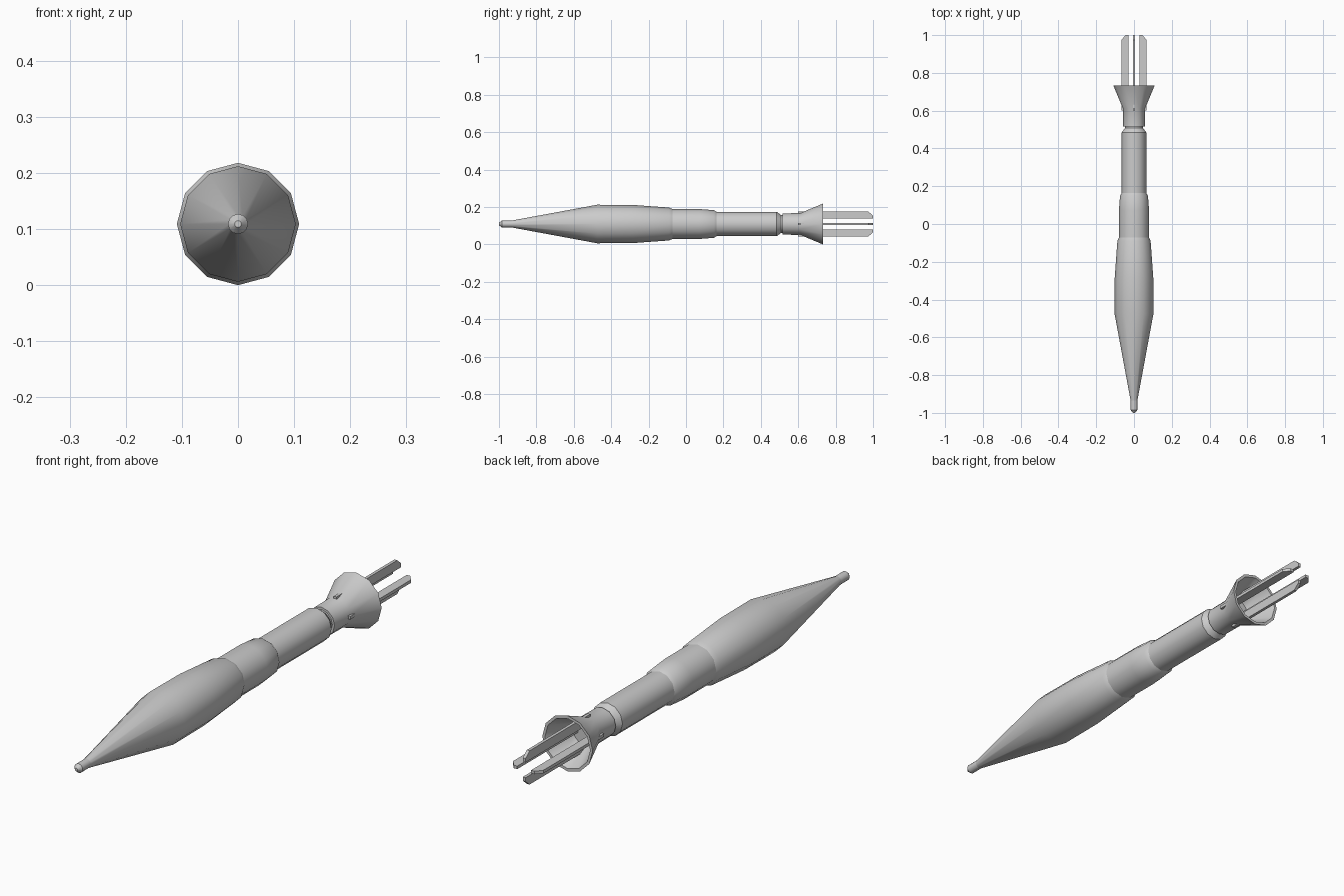
import bpy, math

cube = bpy.data.objects.get("Cube")
if cube:
    bpy.data.objects.remove(cube)

SIDES = 12
AXIS_Z = 0.109

grey = bpy.data.materials.new("plain_grey")
grey.use_nodes = True
grey.diffuse_color = (0.6, 0.6, 0.6, 1)
grey.node_tree.nodes["Principled BSDF"].inputs["Base Color"].default_value = (0.6, 0.6, 0.6, 1)


def make_object(name, verts, faces):
    mesh = bpy.data.meshes.new(name)
    mesh.from_pydata(verts, [], faces)
    mesh.materials.append(grey)
    obj = bpy.data.objects.new(name, mesh)
    bpy.context.collection.objects.link(obj)
    return obj


def lathe(name, profile):
    """Turn a (y, radius) profile round the long axis and cap both ends."""
    verts, faces = [], []
    for y, r in profile:
        for i in range(SIDES):
            a = math.tau * i / SIDES
            verts.append((r * math.cos(a), y, AXIS_Z + r * math.sin(a)))
    for k in range(len(profile) - 1):
        for i in range(SIDES):
            j = (i + 1) % SIDES
            a, b = k * SIDES, (k + 1) * SIDES
            faces.append((a + i, b + i, b + j, a + j))
    last = (len(profile) - 1) * SIDES
    faces.append(tuple(range(SIDES)))
    faces.append(tuple(last + i for i in reversed(range(SIDES))))
    obj = make_object(name, verts, faces)
    bpy.ops.object.select_all(action="DESELECT")
    obj.select_set(True)
    bpy.context.view_layer.objects.active = obj
    bpy.ops.object.shade_smooth_by_angle(angle=math.radians(35))
    return obj


# Nose, forebody and stepped shaft
lathe("nose_cap", [(-1.0, 0.006), (-0.985, 0.018), (-0.93, 0.018)])
lathe("forebody", [(-0.945, 0.016), (-0.475, 0.103), (-0.285, 0.102),
                   (-0.09, 0.088), (-0.07, 0.079)])
lathe("middle_sleeve", [(-0.08, 0.08), (0.07, 0.08), (0.15, 0.074), (0.165, 0.064)])
lathe("rear_tube", [(0.15, 0.065), (0.485, 0.065), (0.508, 0.048), (0.53, 0.048)])

# Hollow flared tail: outer wall, rim, then inner wall
lathe("tail_flare", [(0.515, 0.057), (0.61, 0.058), (0.732, 0.109),
                     (0.732, 0.098), (0.625, 0.05)])

# Four radial fins with clipped outer corners
outline = [(0.6, 0.03), (1.0, 0.03), (1.0, 0.045), (0.975, 0.066), (0.6, 0.066)]
n = len(outline)
for k, side in enumerate(("left", "top", "right", "bottom")):
    c, s = math.cos(k * math.pi / 2), math.sin(k * math.pi / 2)
    verts = [(r * c - t * s, y, AXIS_Z + r * s + t * c)
             for t in (-0.006, 0.006) for y, r in outline]
    faces = [tuple(range(n)), tuple(reversed(range(n, 2 * n)))]
    faces += [(i, i + n, (i + 1) % n + n, (i + 1) % n) for i in range(n)]
    make_object(side + "_fin", verts, faces)
